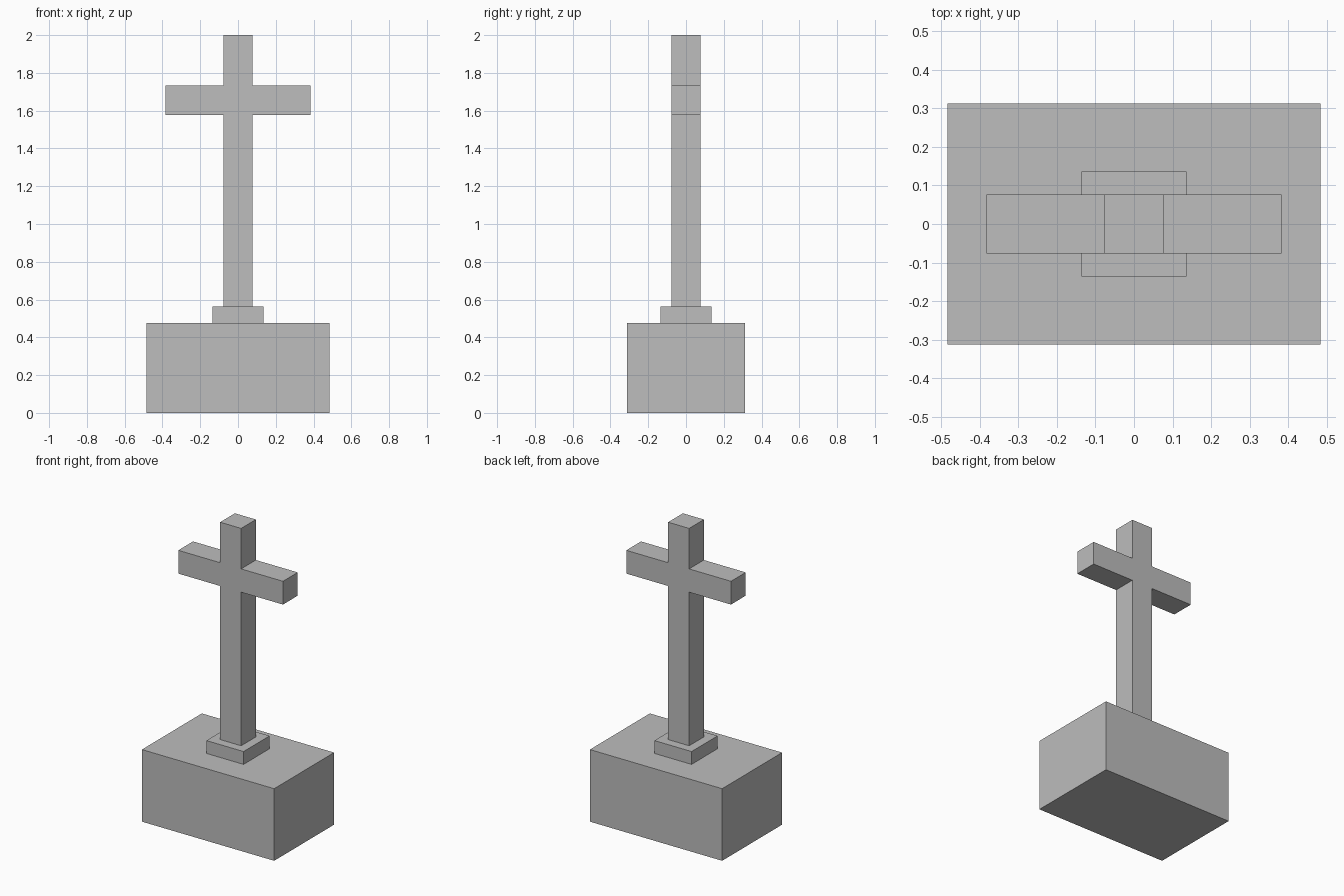
import bpy
import bmesh

cube = bpy.data.objects.get("Cube")
if cube:
    bpy.data.objects.remove(cube, do_unlink=True)

stone = bpy.data.materials.new("grey_stone")
stone.use_nodes = True
colour = (0.51, 0.51, 0.51, 1)
stone.diffuse_color = colour
stone.node_tree.nodes["Principled BSDF"].inputs["Base Color"].default_value = colour


def extrude_outline(name, outline, depth):
    """Extrude an x-z outline along y, centred on y = 0."""
    bm = bmesh.new()
    face = bm.faces.new([bm.verts.new((x, -depth / 2, z)) for x, z in outline])
    result = bmesh.ops.extrude_face_region(bm, geom=[face])
    back = [v for v in result["geom"] if isinstance(v, bmesh.types.BMVert)]
    bmesh.ops.translate(bm, verts=back, vec=(0, depth, 0))
    bmesh.ops.recalc_face_normals(bm, faces=bm.faces)
    mesh = bpy.data.meshes.new(name)
    bm.to_mesh(mesh)
    bm.free()
    mesh.materials.append(stone)
    obj = bpy.data.objects.new(name, mesh)
    bpy.context.collection.objects.link(obj)
    return obj


def mirrored(half):
    """Complete a right-hand outline with its mirror image."""
    return half + [(-x, z) for x, z in reversed(half)]


BASE_TOP, PLINTH_TOP, TOP = 0.477, 0.562, 2.0
BAR_LOW, BAR_HIGH = 1.578, 1.732
HALF_POST, HALF_BAR = 0.077, 0.383

# Pedestal block and small step
extrude_outline("base_block", mirrored([(0.484, 0), (0.484, BASE_TOP)]), 0.626)
extrude_outline("plinth", mirrored([(0.136, BASE_TOP), (0.136, PLINTH_TOP)]), 0.272)

# Upright and arms as one solid
extrude_outline("cross", mirrored([
    (HALF_POST, PLINTH_TOP), (HALF_POST, BAR_LOW), (HALF_BAR, BAR_LOW),
    (HALF_BAR, BAR_HIGH), (HALF_POST, BAR_HIGH), (HALF_POST, TOP),
]), 2 * HALF_POST)
